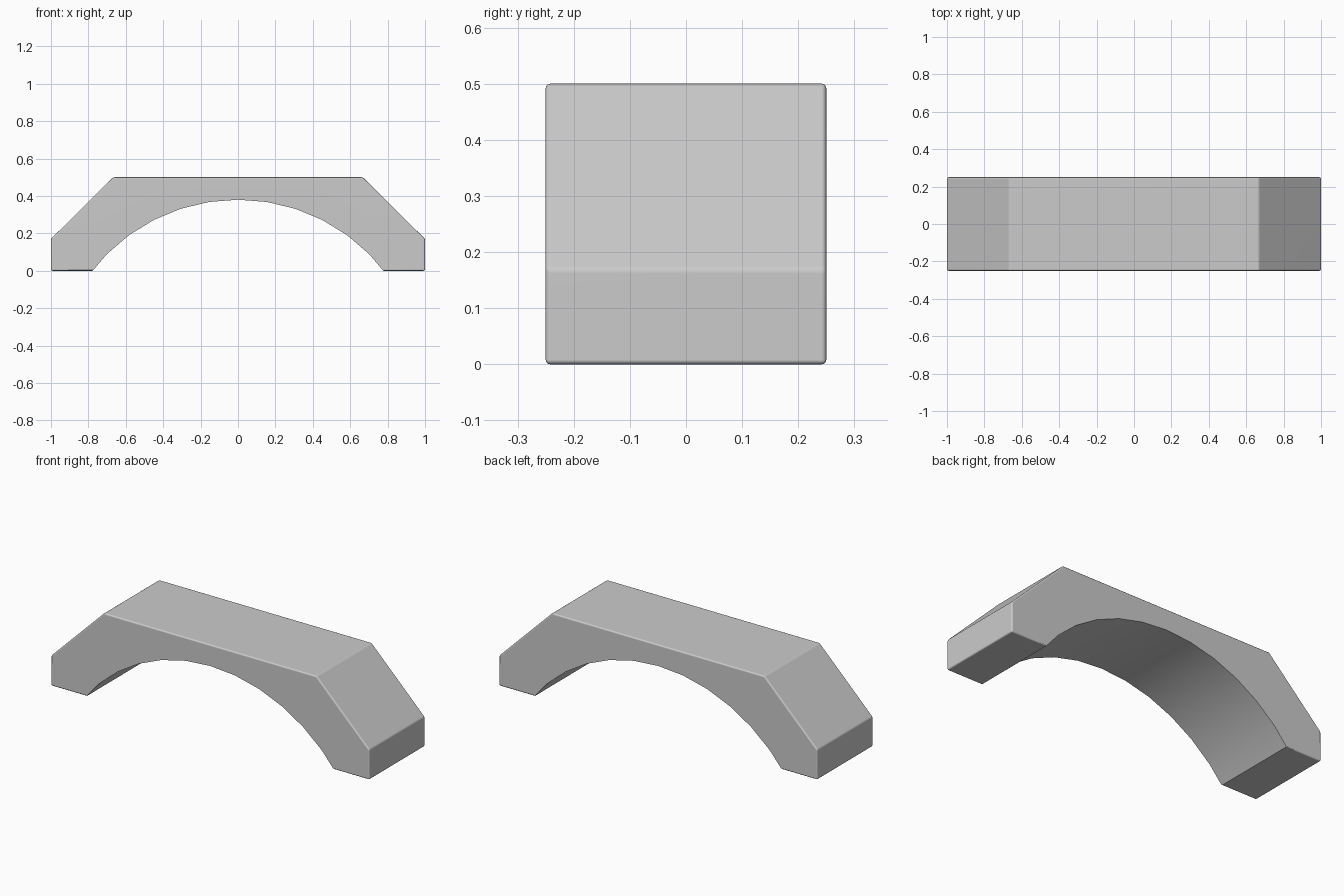
import bpy, bmesh, math

if "Cube" in bpy.data.objects:
    bpy.data.objects.remove(bpy.data.objects["Cube"])

# Arch block: chamfered profile extruded along y, edges softly rounded
half = [(1.0, 0.0), (1.0, 0.17), (0.667, 0.5)]
profile = half + [(-x, z) for x, z in reversed(half)]
mesh = bpy.data.meshes.new("arch_block")
bm = bmesh.new()
face = bm.faces.new([bm.verts.new((x, -0.25, z)) for x, z in profile])
ext = bmesh.ops.extrude_face_region(bm, geom=[face])
bmesh.ops.translate(bm, vec=(0, 0.5, 0),
                    verts=[v for v in ext["geom"] if isinstance(v, bmesh.types.BMVert)])
bmesh.ops.recalc_face_normals(bm, faces=bm.faces)
bmesh.ops.bevel(bm, geom=bm.edges[:], offset=0.008, offset_type='OFFSET',
                segments=3, profile=0.5, affect='EDGES')
bm.to_mesh(mesh)
bm.free()
arch = bpy.data.objects.new("arch_block", mesh)
bpy.context.collection.objects.link(arch)

# Cylinder that hollows the underside
bpy.ops.mesh.primitive_cylinder_add(vertices=40, radius=0.99, depth=1.0,
                                    location=(0, 0, -0.61),
                                    rotation=(math.pi / 2, 0, 0))
cutter = bpy.context.object
cutter.name = "opening_cutter"
cutter.hide_render = True
cutter.hide_set(True)

# Cut the opening, then drop the helper
cut = arch.modifiers.new("opening", 'BOOLEAN')
cut.operation = 'DIFFERENCE'
cut.solver = 'EXACT'
cut.object = cutter
bpy.context.view_layer.objects.active = arch
arch.select_set(True)
bpy.ops.object.modifier_apply(modifier=cut.name)
bpy.data.objects.remove(cutter)

# Smooth rounded edges and vault, flat large faces
bpy.ops.object.shade_smooth_by_angle(angle=math.radians(30))
normals = arch.modifiers.new("flat_faces", 'WEIGHTED_NORMAL')
normals.keep_sharp = True
